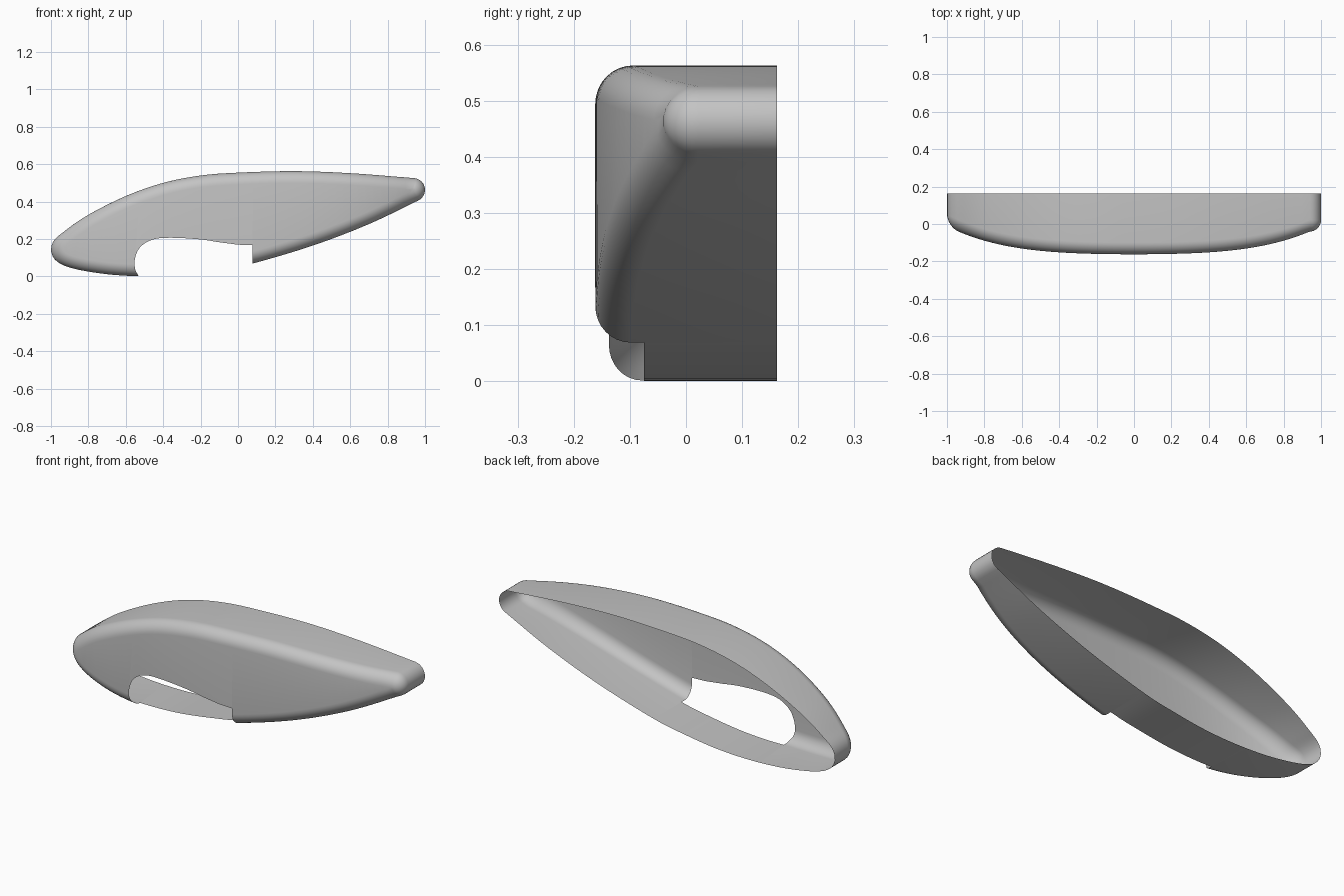
import bpy, bmesh
from math import sin, cos, atan2, pi, radians
from mathutils import Vector

cube = bpy.data.objects.get("Cube")
if cube:
    bpy.data.objects.remove(cube, do_unlink=True)

R = 0.063        # edge rounding radius
BACK = 0.162     # open rim
TIP = Vector((0.937, 0.463))


def spline(points, steps=8):
    """Smooth curve through 2D points."""
    p = [Vector(q) for q in points]
    p = [2 * p[0] - p[1]] + p + [2 * p[-1] - p[-2]]
    out = []
    for a, b, c, d in zip(p, p[1:], p[2:], p[3:]):
        for i in range(steps):
            t = i / steps
            out.append(0.5 * (2 * b + (c - a) * t + (2 * a - 5 * b + 4 * c - d) * t * t
                              + (3 * b - a - 3 * c + d) * t ** 3))
    return out + [p[-2]]


def new_object(name, bm):
    bmesh.ops.recalc_face_normals(bm, faces=bm.faces)
    mesh = bpy.data.meshes.new(name)
    bm.to_mesh(mesh)
    bm.free()
    obj = bpy.data.objects.new(name, mesh)
    bpy.context.collection.objects.link(obj)
    return obj


def bow(x):
    """Depth of the curved front panel."""
    x = min(x, TIP.x)
    return -0.162 + 0.05 * x ** 2 + 0.1 * x ** 4


# Core outline, from the right tip over the top and back underneath
core = spline([TIP, (0.6, 0.489), (0.3, 0.5), (0, 0.492), (-0.193, 0.477),
               (-0.385, 0.439), (-0.575, 0.372), (-0.767, 0.276), (-0.888, 0.193),
               (-0.937, 0.143), (-0.874, 0.106), (-0.695, 0.075), (-0.5, 0.064),
               (-0.305, 0.071), (-0.11, 0.097), (0.065, 0.131), (0.38, 0.225),
               (0.675, 0.338), TIP])
rim = []
for i, p in enumerate(core):
    t = core[min(i + 1, len(core) - 1)] - core[max(i - 1, 0)]
    rim.append((p, Vector((t.y, -t.x)).normalized()))

# Fan of directions rounds the sharp tip
start = atan2(rim[-1][1].y, rim[-1][1].x)
end = atan2(rim[0][1].y, rim[0][1].x)
for i in range(1, 12):
    a = start + (end - start) * i / 12
    rim.append((TIP, Vector((cos(a), sin(a)))))

# Shell: straight side wall, rounded edge, front panel
bm = bmesh.new()
sections = [(R, BACK)] + [(R * cos(a), R * (1 - sin(a)))
                          for a in (pi / 2 * i / 8 for i in range(9))]
rings = []
for off, y in sections:
    ring = []
    for p, n in rim:
        q = p + n * off
        ring.append(bm.verts.new((q.x, y, q.y)))
    rings.append(ring)
count = len(rim)
for r0, r1 in zip(rings, rings[1:]):
    for i in range(count):
        j = (i + 1) % count
        bm.faces.new((r0[i], r0[j], r1[j], r1[i]))
bmesh.ops.remove_doubles(bm, verts=rings[-1], dist=1e-5)
inner = [v for v in rings[-1] if v.is_valid]
bm.faces.new(inner)
bmesh.ops.dissolve_degenerate(bm, edges=bm.edges, dist=1e-6)

# Slice the front panel so that it can bend
for i in range(1, 48):
    front = [f for f in bm.faces if all(abs(v.co.y) < 1e-5 for v in f.verts)]
    geom = set(front)
    for f in front:
        geom.update(f.edges)
        geom.update(f.verts)
    bmesh.ops.bisect_plane(bm, geom=list(geom), dist=1e-5,
                           plane_co=(-0.96 + i * 0.04, 0, 0), plane_no=(1, 0, 0))
for v in bm.verts:
    if v.co.y < BACK - 0.01:
        v.co.y += bow(v.co.x)
for f in bm.faces:
    f.smooth = True
cap = bm.faces.new(rings[0])     # temporary flat cap
cap.smooth = False
shell = new_object("shell_cover", bm)

# Notch cutter, flat faced
arch = spline([(0.0, 0.17), (-0.1, 0.183), (-0.2, 0.198), (-0.35, 0.207), (-0.45, 0.199),
               (-0.52, 0.16), (-0.55, 0.1), (-0.55, 0.04), (-0.53, 0.0)], 5)
notch = [Vector((0.078, -0.06)), Vector((0.078, 0.167))] + arch + [Vector((-0.52, -0.06))]
bm = bmesh.new()
face = bm.faces.new([bm.verts.new((p.x, -0.3, p.y)) for p in notch])
ext = bmesh.ops.extrude_face_region(bm, geom=[face], use_keep_orig=True)
for v in ext["geom"]:
    if isinstance(v, bmesh.types.BMVert):
        v.co.y = -0.075
for f in bm.faces:
    f.smooth = False
cutter = new_object("notch_cutter", bm)
cutter.hide_render = True

mod = shell.modifiers.new("notch", "BOOLEAN")
mod.operation = "DIFFERENCE"
mod.solver = "EXACT"
mod.object = cutter
bpy.context.view_layer.update()
cut = bpy.data.meshes.new_from_object(shell.evaluated_get(bpy.context.evaluated_depsgraph_get()))
shell.modifiers.clear()
shell.data = cut
bpy.data.objects.remove(cutter, do_unlink=True)

# Keep the open skin only: the cap and notch walls are the flat faces
bm = bmesh.new()
bm.from_mesh(cut)
bmesh.ops.delete(bm, geom=[f for f in bm.faces if not f.smooth], context="FACES")
bm.to_mesh(cut)
bm.free()

# Colour and shading
grey = bpy.data.materials.new("plain_grey")
grey.use_nodes = True
colour = (0.55, 0.55, 0.55, 1)
grey.diffuse_color = colour
grey.node_tree.nodes["Principled BSDF"].inputs["Base Color"].default_value = colour
cut.materials.clear()
cut.materials.append(grey)
bpy.ops.object.select_all(action="DESELECT")
shell.select_set(True)
bpy.context.view_layer.objects.active = shell
bpy.ops.object.shade_smooth_by_angle(angle=radians(35))
